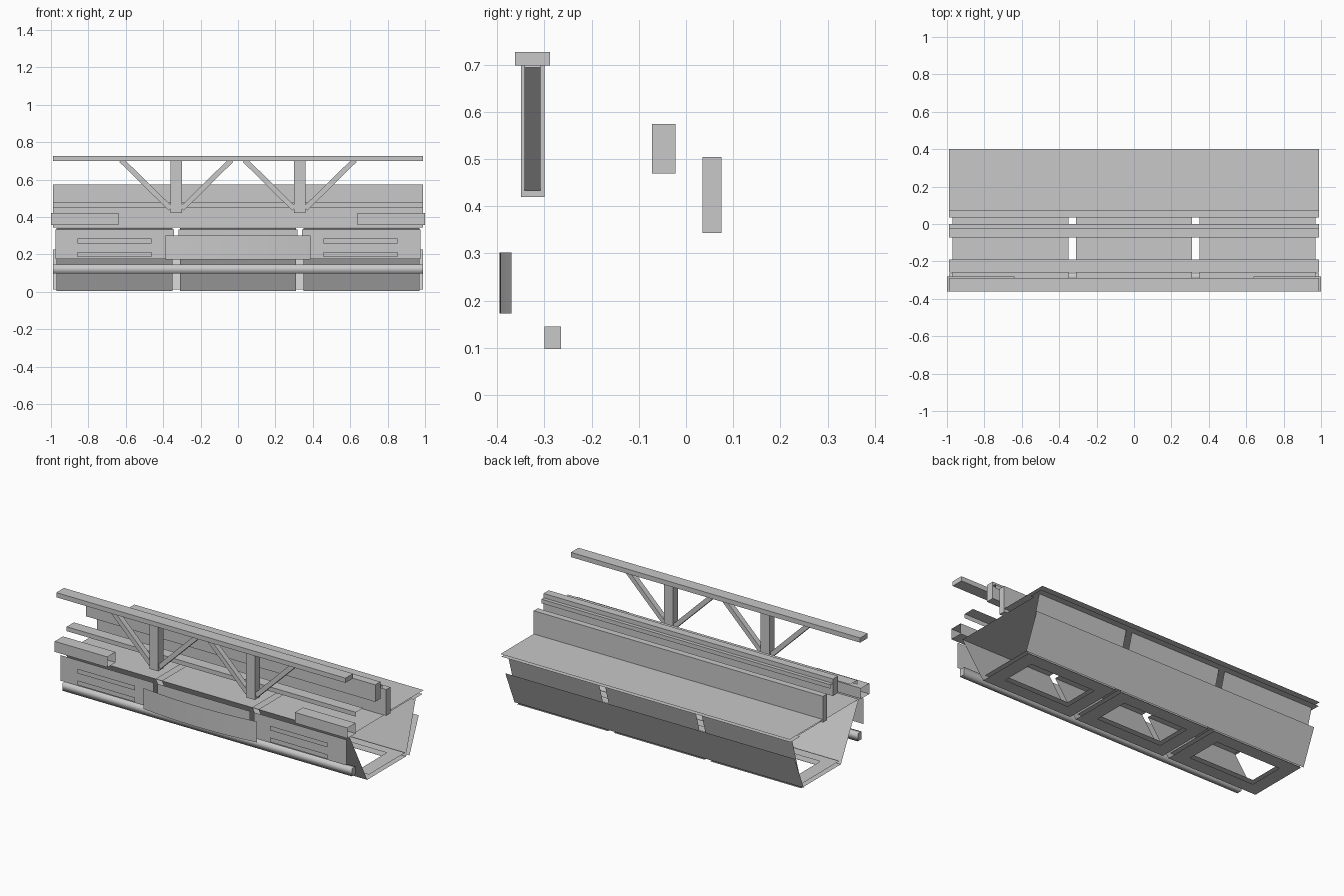
import bpy, bmesh, math
from mathutils import Matrix, Vector

cube = bpy.data.objects.get("Cube")
if cube:
    bpy.data.objects.remove(cube, do_unlink=True)

grey = bpy.data.materials.new("plain grey")
grey.use_nodes = True
colour = (0.58, 0.58, 0.58, 1)
grey.diffuse_color = colour
grey.node_tree.nodes["Principled BSDF"].inputs["Base Color"].default_value = colour


def finish(name, bm):
    mesh = bpy.data.meshes.new(name)
    bm.to_mesh(mesh)
    bm.free()
    mesh.materials.append(grey)
    obj = bpy.data.objects.new(name, mesh)
    bpy.context.collection.objects.link(obj)
    return obj


def box(name, x, y, z, open_ends=False):
    """Box from ranges; open ends turn it into a tube along x."""
    bm = bmesh.new()
    bmesh.ops.create_cube(bm, size=1)
    for v in bm.verts:
        v.co = [r[0] + (c + 0.5) * (r[1] - r[0]) for c, r in zip(v.co, (x, y, z))]
    if open_ends:
        ends = [f for f in bm.faces if abs(f.normal.x) > 0.5]
        bmesh.ops.delete(bm, geom=ends, context='FACES_ONLY')
    return finish(name, bm)


def sheet(name, x, profile):
    """Thin sheet: a (y, z) profile swept along x."""
    bm = bmesh.new()
    rows = [[bm.verts.new((px, y, z)) for px in x] for y, z in profile]
    for a, b in zip(rows, rows[1:]):
        bm.faces.new((a[0], a[1], b[1], b[0]))
    return finish(name, bm)


def ring(name, x, y, z, hole_x, hole_y):
    """Flat rectangular frame around an opening."""
    bm = bmesh.new()

    def loop(rx, ry):
        return [bm.verts.new((rx[i], ry[j], z)) for i, j in ((0, 0), (0, 1), (1, 1), (1, 0))]
    outer, inner = loop(x, y), loop(hole_x, hole_y)
    for i in range(4):
        k = (i + 1) % 4
        bm.faces.new((outer[i], outer[k], inner[k], inner[i]))
    return finish(name, bm)


def strut(name, start, end, y, width):
    """Diagonal bar in the xz plane."""
    a, b = Vector((start[0], 0, start[1])), Vector((end[0], 0, end[1]))
    d = b - a
    bm = bmesh.new()
    bmesh.ops.create_cube(bm, size=1)
    bmesh.ops.scale(bm, vec=(d.length, y[1] - y[0], width), verts=bm.verts)
    bmesh.ops.rotate(bm, matrix=Matrix.Rotation(-math.atan2(d.z, d.x), 3, 'Y'), verts=bm.verts)
    mid = (a + b) / 2
    bmesh.ops.translate(bm, vec=(mid.x, (y[0] + y[1]) / 2, mid.z), verts=bm.verts)
    return finish(name, bm)


full = (-0.988, 0.988)

# Three bins: sloping walls, lid, floor frames and front panel
for number, cx in enumerate((-0.66, 0, 0.66), 1):
    span = (cx - 0.31, cx + 0.31)
    hole = (cx - 0.225, cx + 0.225)
    hole_y = (-0.045, 0.185)
    sheet(f"front_wall_{number}", span, [(-0.125, 0.004), (-0.3, 0.34)])
    sheet(f"back_wall_{number}", span, [(0.252, 0.004), (0.352, 0.34)])
    sheet(f"lid_{number}", span, [(-0.3, 0.34), (0.352, 0.34)])
    ring(f"floor_frame_{number}", span, (-0.11, 0.245), 0.03, hole, hole_y)
    ring(f"bottom_frame_{number}", span, (-0.125, 0.262), 0.004, hole, hole_y)
    ring(f"outlet_flange_{number}", (cx - 0.25, cx + 0.25), (-0.1, 0.23), 0, hole, hole_y)
    sheet(f"front_panel_{number}", (cx - 0.317, cx + 0.317), [(-0.335, 0.175), (-0.335, 0.333)])

# Slats on the outer front panels
for side, cx in (("right", -0.66), ("left", 0.655)):
    for level, z in (("lower", 0.185), ("upper", 0.257)):
        sheet(f"{level}_slat_{side}", (cx - 0.197, cx + 0.197), [(-0.344, z), (-0.344, z + 0.028)])

# Bowed centre panel
bm = bmesh.new()
columns = []
for i in range(17):
    t = i / 8 - 1
    y = -0.37 - 0.025 * (1 - t * t)
    columns.append([bm.verts.new((t * 0.388, y, z)) for z in (0.173, 0.302)])
for a, b in zip(columns, columns[1:]):
    bm.faces.new((a[0], b[0], b[1], a[1]))
panel = finish("bowed_centre_panel", bm)
panel.data.shade_smooth()

# Long back sheets
sheet("back_shelf", full, [(0.035, 0.362), (0.4, 0.362)])
sheet("back_shelf_support", full, [(0.3, 0.342), (0.39, 0.342)])
sheet("lower_back_panel", full, [(0.262, 0.012), (0.352, 0.225)])

# Long beams and strips
box("tall_back_beam", full, (0.035, 0.075), (0.343, 0.505))
box("centre_beam", full, (-0.072, -0.022), (0.47, 0.575))
sheet("centre_angle_strip", full, [(-0.022, 0.548), (0, 0.548), (0, 0.523)])
sheet("front_angle_strip", full, [(-0.26, 0.45), (-0.26, 0.477), (-0.19, 0.477)])
rail = box("lower_front_rail", full, (-0.3, -0.265), (0.097, 0.145))
for poly in rail.data.polygons:
    poly.use_smooth = abs(poly.normal.x) < 0.5

# Hollow boxes at the front corners
box("corner_box_right", (-1, -0.64), (-0.36, -0.28), (0.357, 0.422), open_ends=True)
box("corner_box_left", (0.64, 1), (-0.36, -0.28), (0.357, 0.422), open_ends=True)

# Raised truss: top rail, posts and diagonal struts
box("truss_top_rail", full, (-0.362, -0.288), (0.698, 0.727))
for side, s in (("right", -1), ("left", 1)):
    box(f"truss_post_{side}", (s * 0.33 - 0.03, s * 0.33 + 0.03), (-0.35, -0.3), (0.42, 0.7))
    for place, d in (("outer", s), ("inner", -s)):
        foot = (s * 0.33 + d * 0.03, 0.444)
        head = (s * 0.33 + d * 0.294, 0.704)
        strut(f"{place}_strut_{side}", foot, head, (-0.342, -0.308), 0.028)
